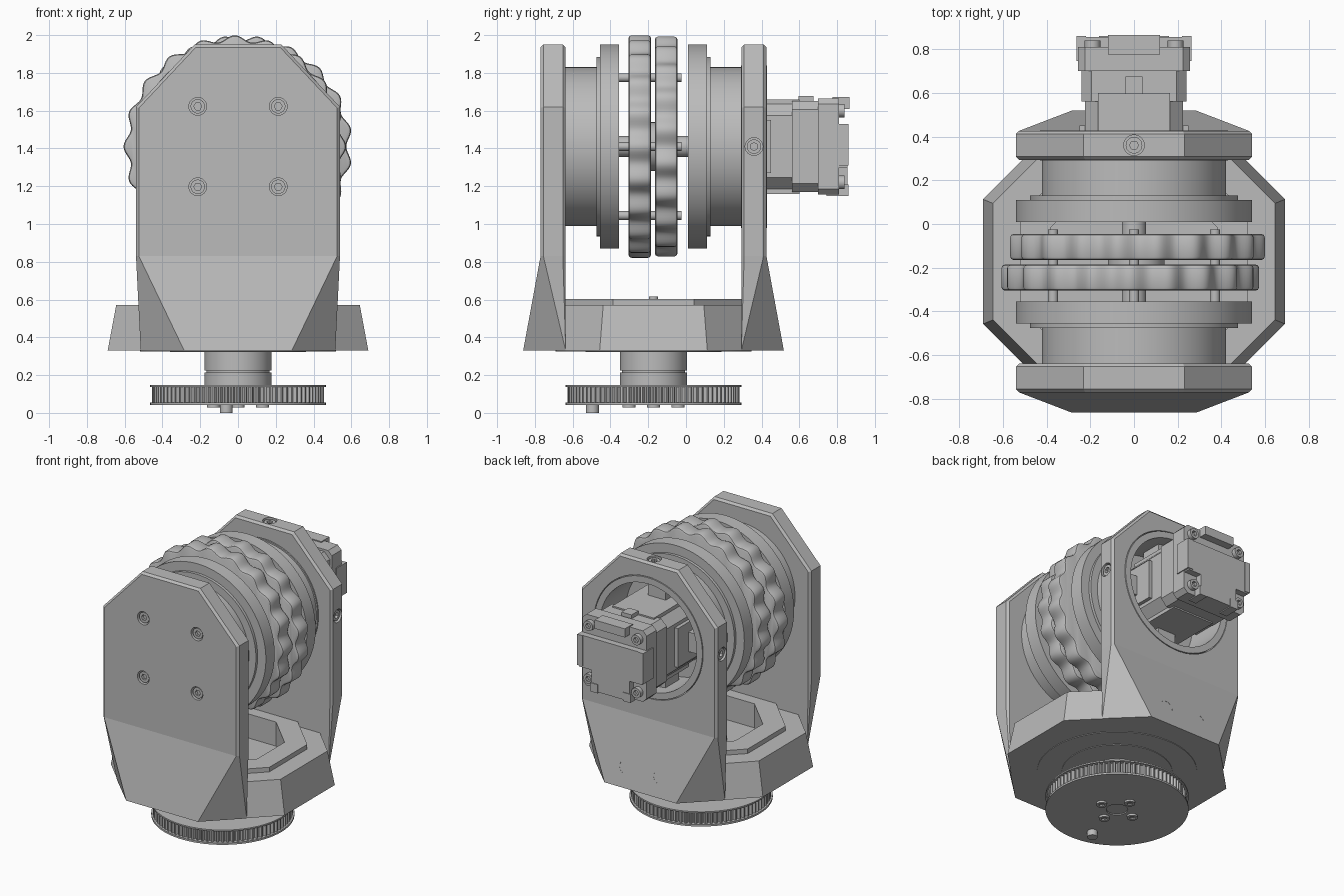
import bpy, bmesh
from math import sin, cos, pi, radians
from mathutils import Vector

if "Cube" in bpy.data.objects:
    bpy.data.objects.remove(bpy.data.objects["Cube"])

grey = bpy.data.materials.new("plain_grey")
grey.use_nodes = True
grey.diffuse_color = (0.5, 0.5, 0.5, 1)
grey.node_tree.nodes["Principled BSDF"].inputs["Base Color"].default_value = (0.5, 0.5, 0.5, 1)

UP, BACK = Vector((0, 0, 1)), Vector((0, 1, 0))
YC = -0.172      # centre line of base and yoke
AZ = 1.41        # height of the rotor axis
made = []


def finish(name, bm):
    bmesh.ops.recalc_face_normals(bm, faces=bm.faces)
    mesh = bpy.data.meshes.new(name)
    bm.to_mesh(mesh)
    bm.free()
    mesh.materials.append(grey)
    ob = bpy.data.objects.new(name, mesh)
    bpy.context.collection.objects.link(ob)
    made.append(ob)
    return ob


def loft(name, rings, at=(0, 0, 0), axis=UP):
    """Skin a stack of (outline, height) rings along an axis and cap both ends."""
    rot, at = UP.rotation_difference(Vector(axis)), Vector(at)
    bm = bmesh.new()
    loops = [[bm.verts.new(at + rot @ Vector((x, y, h))) for x, y in pts] for pts, h in rings]
    for a, b in zip(loops, loops[1:]):
        for i in range(len(a)):
            j = (i + 1) % len(a)
            bm.faces.new((a[i], a[j], b[j], b[i]))
    bm.faces.new(loops[0][::-1])
    bm.faces.new(loops[-1])
    return finish(name, bm)


def polar(radius, n):
    f = radius if callable(radius) else (lambda t: radius)
    return [(f(2 * pi * i / n) * cos(2 * pi * i / n), f(2 * pi * i / n) * sin(2 * pi * i / n))
            for i in range(n)]


def lathe(name, profile, at, axis=UP, n=64):
    return loft(name, [(polar(r, n), h) for r, h in profile], at, axis)


def rod(name, r, length, at, axis=UP, n=32):
    return lathe(name, [(r, 0), (r, length)], at, axis, n)


def cut_square(half, cut):
    """Square outline with cut corners."""
    a, b = half, half - cut
    return [(a, -b), (a, b), (b, a), (-b, a), (-a, b), (-a, -b), (-b, -a), (b, -a)]


def octagon(half):
    return cut_square(half, half * 0.587)


def box(name, lo, hi):
    (x0, y0, z0), (x1, y1, z1) = lo, hi
    base = [(x0, y0), (x1, y0), (x1, y1), (x0, y1)]
    return loft(name, [(base, z0), (base, z1)])


def hull(name, points):
    bm = bmesh.new()
    for p in points:
        bm.verts.new(p)
    bmesh.ops.convex_hull(bm, input=bm.verts)
    bmesh.ops.dissolve_limit(bm, angle_limit=radians(1), verts=bm.verts, edges=bm.edges)
    return finish(name, bm)


def carve(ob, cutter):
    mod = ob.modifiers.new("cut", 'BOOLEAN')
    mod.operation, mod.object, mod.solver = 'DIFFERENCE', cutter, 'EXACT'
    bpy.context.view_layer.objects.active = ob
    bpy.ops.object.modifier_apply(modifier=mod.name)
    made.remove(cutter)
    bpy.data.objects.remove(cutter)


def screw_head(name, r, height, at, axis):
    def hexagon(t):
        return r * 0.48 / cos(t % (pi / 3) - pi / 6)
    top = [(polar(hexagon, 24), height), (polar(hexagon, 24), height * 0.4)]
    loft(name, [(polar(r, 24), 0), (polar(r, 24), height)] + top, at, axis)


def sunk_screw(ob, at, axis):
    at, axis = Vector(at), Vector(axis).normalized()
    carve(ob, rod("screw_pocket", 0.047, 0.08, at - axis * 0.04, axis, 24))
    screw_head("sunk_screw", 0.038, 0.032, at - axis * 0.041, axis)


# Yoke plates: bevelled upright with a flared foot, front and back
def yoke_plate(side, word):
    outline = [(0.54, 0.83), (0.54, 1.62), (0.23, 1.95)]
    layers = [(0.465, 0.972), (0.48, 1), (0.583, 1), (0.598, 0.972)]
    upper, foot = [], []
    for m in (-1, 1):
        for d, k in layers:
            y = YC + side * d
            upper += [(m * x * k, y, z if z < 1 else AZ + (z - AZ) * k) for x, z in outline]
            foot.append((m * 0.54 * k, y, 0.83))
        foot += [(m * 0.285, YC + side * 0.69, 0.33), (m * 0.515, YC + side * 0.465, 0.33)]
    return hull(word + "_yoke_plate", upper), hull(word + "_yoke_foot", foot)


front_plate, front_foot = yoke_plate(-1, "front")
back_plate, back_foot = yoke_plate(1, "back")
for m in (-1, 1):
    for z in (AZ - 0.213, AZ + 0.213):
        sunk_screw(front_plate, (m * 0.213, YC - 0.598, z), -BACK)
    sunk_screw(back_plate, (m * 0.54, 0.36, AZ), (m, 0, 0))
    sunk_screw(back_foot, (m * 0.135, YC + 0.664, 0.47), (0, 0.5, 0.092))
sunk_screw(back_plate, (0, 0.36, 1.95), UP)
carve(back_plate, rod("motor_bore", 0.435, 0.4, (0, 0.2, AZ), BACK, 96))

# Octagonal base with raised rim and pocket
loft("base", [(octagon(h), z) for h, z in
     [(0.69, 0.33), (0.645, 0.57), (0.52, 0.57), (0.52, 0.603), (0.38, 0.603), (0.38, 0.43)]], (0, YC, 0))
box("pocket_block", (-0.12, YC - 0.12, 0.43), (0.12, YC + 0.12, 0.52))
rod("pocket_pin", 0.025, 0.1, (0, YC, 0.515))
lathe("turntable_seat", [(0.36, 0.322), (0.36, 0.326), (0.52, 0.326), (0.52, 0.331)], (0, YC, 0), n=96)

# Pivot column and toothed pulley under the base
lathe("pivot_column", [(0.178, 0.14), (0.178, 0.215), (0.168, 0.215), (0.168, 0.225),
                       (0.178, 0.225), (0.178, 0.33)], (0, YC, 0))
teeth = 84
tooth_ring = polar(lambda t: 0.455 if round(t / (2 * pi) * teeth * 4) % 4 < 2 else 0.435, teeth * 4)
loft("pulley_teeth", [(tooth_ring, 0.05), (tooth_ring, 0.14)], (0, YC, 0))
rod("pulley_top_flange", 0.466, 0.01, (0, YC, 0.138), n=96)
lathe("pulley_bottom_flange", [(0.44, 0.055), (0.466, 0.055), (0.466, 0.042),
                               (0.07, 0.042), (0.07, 0.13)], (0, YC, 0), n=96)
rod("index_pin", 0.034, 0.06, (-0.062, -0.495, 0))
for i in range(4):
    a = i * pi / 2
    screw_head("pulley_screw", 0.035, 0.015, (0.13 * cos(a), YC + 0.13 * sin(a), 0.043), -UP)

# Rotor drums with wide flanges
lathe("front_drum", [(0.42, -0.64), (0.42, -0.475), (0.475, -0.475), (0.475, -0.455),
                     (0.54, -0.455), (0.54, -0.355)], (0, 0, AZ), BACK, 96)
lathe("back_drum", [(0.54, 0.01), (0.54, 0.11), (0.475, 0.11), (0.475, 0.13), (0.42, 0.13),
                    (0.42, 0.29), (0.43, 0.29), (0.43, 0.428), (0.385, 0.428), (0.385, 0.13)],
      (0, 0, AZ), BACK, 96)


# Pair of lobed discs, offset to opposite sides
def lobed_disc(name, x, y, phase):
    def ring(shrink):
        return polar(lambda t: 0.573 - shrink + 0.016 * cos(20 * t + phase), 240)
    layers = [(0.016, 0), (0.005, 0.005), (0, 0.016), (0, 0.104), (0.005, 0.115), (0.016, 0.12)]
    loft(name, [(ring(s), h) for s, h in layers], (x, y, AZ), BACK)


lobed_disc("front_lobed_disc", -0.017, -0.305, 0)
lobed_disc("back_lobed_disc", 0.016, -0.165, pi)
rod("eccentric", 0.13, 0.06, (0.01, -0.2, AZ), BACK)
rod("rotor_shaft", 0.056, 0.4, (0, -0.37, AZ), BACK)
for i in range(4):
    a = i * pi / 2
    at = (0.37 * cos(a), -0.36, AZ + 0.365 * sin(a))
    rod("drive_pin", 0.023, 0.335, at, BACK, 20)

# Motor: stacked square sections with cut corners, along the rotor axis
for name, half, cut, y0, y1 in [("motor_front", 0.225, 0.06, 0.13, 0.57),
                                ("motor_body", 0.24, 0.045, 0.56, 0.71),
                                ("motor_cap", 0.255, 0.03, 0.7, 0.81)]:
    sec = cut_square(half, cut)
    loft(name, [(sec, y0), (sec, y1)], (0, 0, AZ), BACK)
box("motor_core_upright", (-0.165, 0.2, AZ - 0.25), (0.165, 0.6, AZ + 0.25))
box("motor_core_cross", (-0.25, 0.2, AZ - 0.14), (0.25, 0.45, AZ + 0.14))
box("top_socket", (-0.04, 0.595, AZ + 0.2), (0.04, 0.675, AZ + 0.268))
box("vertical_mount", (-0.07, 0.18, AZ - 0.39), (0.07, 0.33, AZ + 0.39))
box("side_mount", (-0.39, 0.18, AZ - 0.07), (0.39, 0.33, AZ + 0.07))

# Motor end cover, side tabs, label bar and corner screws
box("end_cover", (-0.15, 0.8, AZ - 0.255), (0.15, 0.855, AZ + 0.12))
box("end_cover_cross", (-0.25, 0.8, AZ - 0.11), (0.25, 0.855, AZ + 0.12))
box("top_bar", (-0.12, 0.775, AZ + 0.25), (0.12, 0.865, AZ + 0.262))
box("top_lip", (-0.12, 0.8, AZ + 0.2), (0.12, 0.865, AZ + 0.25))
for m in (-1, 1):
    box("side_tab", (m * 0.22, 0.745, AZ - 0.1), (m * 0.262, 0.86, AZ + 0.12))
    box("bottom_tab", (m * 0.1, 0.745, AZ - 0.262), (m * 0.16, 0.86, AZ - 0.2))
    for n in (-1, 1):
        screw_head("motor_screw", 0.036, 0.035, (m * 0.19, 0.805, AZ + n * 0.19), BACK)

# Smooth curved surfaces while keeping hard edges
bpy.ops.object.select_all(action='DESELECT')
for ob in made:
    ob.select_set(True)
bpy.context.view_layer.objects.active = made[0]
bpy.ops.object.shade_smooth_by_angle(angle=radians(30))
